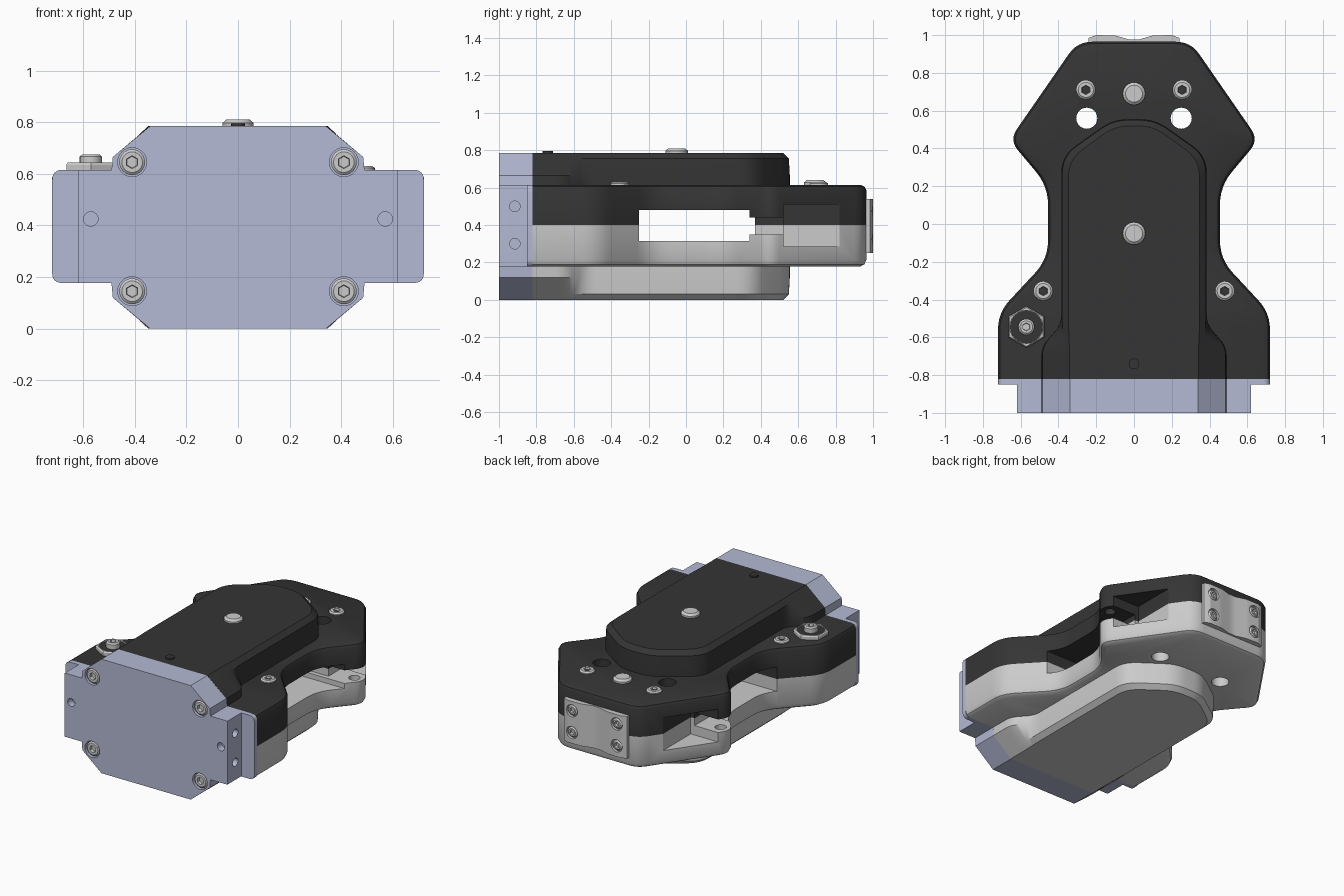
import bpy, bmesh, math
from mathutils import Vector, Matrix

if "Cube" in bpy.data.objects:
    bpy.data.objects.remove(bpy.data.objects["Cube"])


def material(name, rgb):
    m = bpy.data.materials.new(name)
    m.diffuse_color = (*rgb, 1)
    m.use_nodes = True
    m.node_tree.nodes["Principled BSDF"].inputs["Base Color"].default_value = m.diffuse_color
    return m


BLACK = material("black_plastic", (0.035, 0.035, 0.035))
BLUE = material("blue_plate", (0.46, 0.49, 0.66))
H = 0.785  # height of the housing


def loft(name, rings, mat=None, matrix=Matrix()):
    """Skin a stack of equal-length rings and cap both ends."""
    bm = bmesh.new()
    loops = [[bm.verts.new(matrix @ Vector(p)) for p in r] for r in rings]
    n = len(loops[0])
    for a, b in zip(loops, loops[1:]):
        for i in range(n):
            bm.faces.new((a[i], a[(i + 1) % n], b[(i + 1) % n], b[i]))
    bm.faces.new(loops[0])
    bm.faces.new(loops[-1])
    bmesh.ops.recalc_face_normals(bm, faces=bm.faces)
    me = bpy.data.meshes.new(name)
    bm.to_mesh(me)
    bm.free()
    if mat:
        me.materials.append(mat)
    ob = bpy.data.objects.new(name, me)
    bpy.context.collection.objects.link(ob)
    return ob


def outline(half, seg=6):
    """Mirror a half outline (x, y, corner size) and round its corners."""
    full = half + [(-x, y, d) for x, y, d in reversed(half)]
    out = []
    for i, (x, y, d) in enumerate(full):
        p = Vector((x, y))
        if d == 0:
            out.append(p)
            continue
        a = Vector(full[i - 1][:2])
        b = Vector(full[(i + 1) % len(full)][:2])
        a = p + (a - p).normalized() * d
        b = p + (b - p).normalized() * d
        for k in range(seg + 1):
            t = k / seg
            out.append(a * (1 - t) ** 2 + p * 2 * t * (1 - t) + b * t * t)
    return out


def inset(pts, d):
    """Move an outline inwards, leaving its front edge in place."""
    out = []
    for i, p in enumerate(pts):
        if p.y < -0.819:
            out.append(Vector((p.x - math.copysign(d, p.x), p.y)))
            continue
        t = (pts[(i + 1) % len(pts)] - pts[i - 1]).normalized()
        out.append(p + Vector((t.y, -t.x)) * d)
    return out


def at_z(pts, z):
    return [(p[0], p[1], z) for p in pts]


def at_y(pts, y):
    return [(p[0], y, p[1]) for p in pts]


def ring(r, z, hexagon=False, n=24):
    out = []
    for i in range(n):
        a = 2 * math.pi * i / n
        s = math.radians(30)
        k = r * math.cos(s) / math.cos((a + s) % (2 * s) - s) if hexagon else r
        out.append((k * math.cos(a), k * math.sin(a), z))
    return out


def frame(pos, axis):
    return Matrix.Translation(pos) @ Vector(axis).to_track_quat('Z', 'Y').to_matrix().to_4x4()


def cylinder(name, pos, axis, r, length, mat=None):
    return loft(name, [ring(r, 0), ring(r, length)], mat, frame(pos, axis))


def screw(name, pos, axis, r, h):
    """Cap screw with a hexagon socket; pos is the foot of its head."""
    return loft(name, [ring(r, 0), ring(r, h - 0.008), ring(r - 0.01, h), ring(r * 0.5, h, True),
                       ring(r * 0.45, h - 0.02, True)], None, frame(pos, axis))


def button(name, pos):
    return loft(name, [ring(0.06, -0.01), ring(0.06, 0.012), ring(0.045, 0.025)], None, frame(pos, (0, 0, 1)))


def box(name, x0, x1, y0, y1, z0, z1):
    sq = [(x0, y0), (x1, y0), (x1, y1), (x0, y1)]
    return loft(name, [at_z(sq, z0), at_z(sq, z1)])


def cut(targets, cutters):
    for ob in targets:
        bpy.context.view_layer.objects.active = ob
        for c in cutters:
            m = ob.modifiers.new("cut", 'BOOLEAN')
            m.operation, m.object = 'DIFFERENCE', c
            bpy.ops.object.modifier_apply(modifier=m.name)
    for c in cutters:
        bpy.data.objects.remove(c)


# Two body halves
body = outline([(0.30, 0.965, 0.08), (0.66, 0.445, 0.07), (0.455, 0.20, 0.10),
                (0.455, -0.185, 0.10), (0.72, -0.47, 0.09), (0.72, -0.82, 0)])
upper = loft("upper_body", [at_z(body, 0.40), at_z(body, 0.585), at_z(inset(body, 0.01), 0.605),
                            at_z(inset(body, 0.03), 0.615)], BLACK)
lower = loft("lower_body", [at_z(body, 0.40), at_z(body, 0.215), at_z(inset(body, 0.012), 0.19),
                            at_z(inset(body, 0.035), 0.177)])

# Cross slot, side pockets, lug gaps and vertical holes
cutters = [box("slot", -1, 1, -0.25, 0.34, 0.315, 0.48), box("slot_end", -1, 1, 0.3, 0.37, 0.35, 0.44)]
for s in (-1, 1):
    x0, x1 = sorted((s * 0.40, s * 0.85))
    cutters.append(box("pocket", x0, x1, 0.52, 0.85, 0.285, 0.51))
    x0, x1 = sorted((s * 0.43, s * 0.86))
    cutters.append(box("lug_gap", x0, x1, 0.31, 0.53, 0.35, 0.44))
    cutters.append(cylinder("lug_hole", (s * 0.575, 0.445, 0.25), (0, 0, 1), 0.036, 0.29))
    cutters.append(cylinder("through_hole", (s * 0.25, 0.56, 0.1), (0, 0, 1), 0.056, 0.6))
cut([upper, lower], cutters)


# Raised covers above and below, flaring out towards the end plate
def cover_ring(tip_x, tip_y, side_x, side_y, flare_x):
    return outline([(tip_x, tip_y, 0.08), (side_x, side_y, 0.09), (side_x, -0.53, 0.05),
                    (flare_x, -0.65, 0.05), (flare_x, -0.82, 0)])


layers = [(cover_ring(0.11, 0.555, 0.385, 0.36, 0.49), 0.60),
          (cover_ring(0.11, 0.555, 0.385, 0.36, 0.485), 0.665),
          (cover_ring(0.11, 0.55, 0.38, 0.358, 0.378), 0.755),
          (cover_ring(0.10, 0.52, 0.347, 0.34, 0.342), H)]
loft("top_cover", [at_z(p, z) for p, z in layers], BLACK)
loft("bottom_cover", [at_z(p, H - z) for p, z in layers])


# End plate: octagon with side wings, in two steps
def plate_half(w, d):
    return outline([(0.34, H, 0), (0.485, 0.665, 0), (0.49, 0.615, 0), (w, 0.615, d),
                    (w, 0.177, d), (0.49, 0.177, 0), (0.485, 0.12, 0), (0.34, 0, 0)])


plate = plate_half(0.62, 0.002)
flange = plate_half(0.72, 0.04)
end_plate = loft("end_plate", [at_y(plate, -1), at_y(plate, -0.85)], BLUE)
loft("end_plate_flange", [at_y(flange, -0.85), at_y(flange, -0.82)], BLUE)
cutters = []
for s in (-1, 1):
    cutters.append(cylinder("dowel_hole", (s * 0.57, -1.02, 0.425), (0, 1, 0), 0.028, 0.07))
    for z in (0.145, 0.645):
        cutters.append(cylinder("counterbore", (s * 0.41, -1.02, z), (0, 1, 0), 0.056, 0.07))
        screw("end_plate_screw", (s * 0.41, -0.94, z), (0, -1, 0), 0.05, 0.055)
    for z in (0.30, 0.50):
        cutters.append(cylinder("side_hole", (s * 0.64, -0.915, z), (-s, 0, 0), 0.028, 0.07))
cut([end_plate], cutters)

# Back mounting plate with a shallow centre channel
strip = [(0.03, 0.978), (0.10, 0.998), (0.20, 1.0), (0.24, 0.985), (0.24, 0.955)]
strip = strip + [(-x, y) for x, y in reversed(strip)]
back = loft("back_plate", [at_z(strip, 0.25), at_z(strip, 0.54)])
cutters = []
for s in (-1, 1):
    for z in (0.325, 0.475):
        cutters.append(cylinder("counterbore", (s * 0.17, 1.02, z), (0, -1, 0), 0.042, 0.04))
        screw("back_plate_screw", (s * 0.17, 0.965, z), (0, 1, 0), 0.036, 0.032)
cut([back], cutters)

# Screws and buttons on top
for s in (-1, 1):
    screw("rear_top_screw", (s * 0.255, 0.71, 0.605), (0, 0, 1), 0.05, 0.025)
    screw("front_top_screw", (s * 0.48, -0.355, 0.605), (0, 0, 1), 0.05, 0.025)
button("rear_button", (0, 0.69, 0.615))
button("cover_button", (0, -0.05, H))
cylinder("cover_pip", (0, -0.74, H - 0.01), (0, 0, 1), 0.028, 0.02, BLACK)

# Hexagonal fitting on the left shoulder
spot = frame((-0.57, -0.545, 0.61), (0, 0, 1))
loft("fitting_flange", [ring(0.11, 0, True), ring(0.11, 0.025, True), ring(0.103, 0.034, True),
                        ring(0.088, 0.034), ring(0.088, 0.02)], None, spot)
loft("fitting_seal", [ring(0.087, 0.01), ring(0.087, 0.026)], BLACK, spot)
screw("fitting_screw", (-0.57, -0.545, 0.62), (0, 0, 1), 0.043, 0.055)

# Smooth rounded areas, keep edges sharp
bpy.ops.object.select_all(action='SELECT')
bpy.context.view_layer.objects.active = end_plate
bpy.ops.object.shade_smooth_by_angle(angle=math.radians(30))
